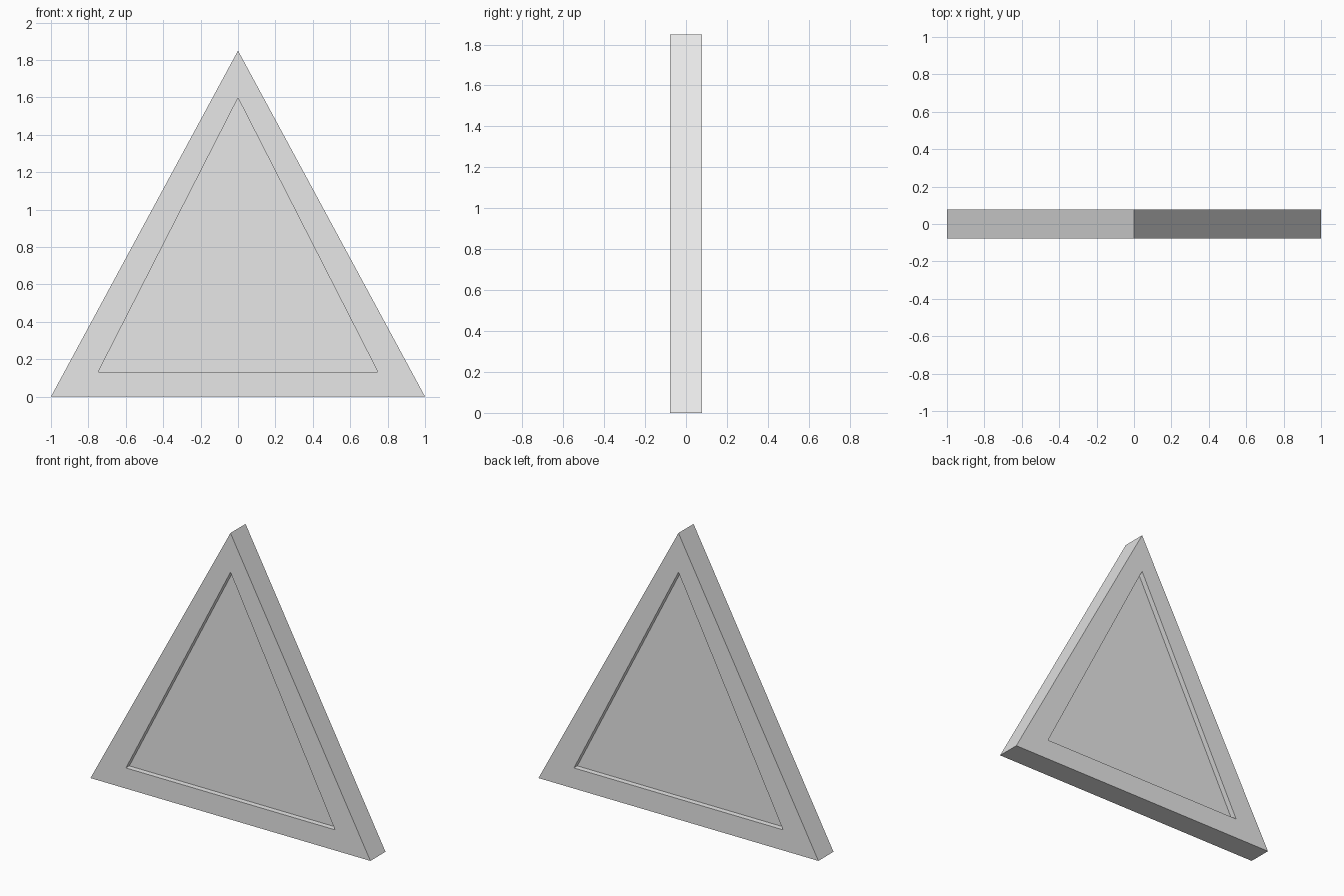
import bpy, bmesh

if "Cube" in bpy.data.objects:
    bpy.data.objects.remove(bpy.data.objects["Cube"], do_unlink=True)

grey = bpy.data.materials.new("light_grey")
grey.use_nodes = True
grey.diffuse_color = (0.8, 0.8, 0.8, 1)
grey.node_tree.nodes["Principled BSDF"].inputs["Base Color"].default_value = grey.diffuse_color

OUTER = [(-1, 0), (1, 0), (0, 1.85)]
INNER = [(-0.747, 0.133), (0.747, 0.133), (0, 1.597)]
FRAME_HALF = 0.077
PANEL_HALF = 0.042


def extrude_faces(name, polygons, half):
    """Flat polygons in the xz plane, extruded to +-half along y."""
    bm = bmesh.new()
    for poly in polygons:
        bm.faces.new([bm.verts.new((x, -half, z)) for x, z in poly])
    bmesh.ops.remove_doubles(bm, verts=bm.verts, dist=1e-5)
    geom = bmesh.ops.extrude_face_region(bm, geom=bm.faces[:], use_keep_orig=True)["geom"]
    moved = [g for g in geom if isinstance(g, bmesh.types.BMVert)]
    bmesh.ops.translate(bm, verts=moved, vec=(0, 2 * half, 0))
    bmesh.ops.recalc_face_normals(bm, faces=bm.faces)
    mesh = bpy.data.meshes.new(name)
    bm.to_mesh(mesh)
    bm.free()
    mesh.materials.append(grey)
    obj = bpy.data.objects.new(name, mesh)
    bpy.context.collection.objects.link(obj)
    return obj


# Mitred triangular frame: one bar per side
bars = []
for i in range(3):
    j = (i + 1) % 3
    bars.append([OUTER[i], OUTER[j], INNER[j], INNER[i]])
extrude_faces("triangle_frame", bars, FRAME_HALF)

# Recessed panel, tucked slightly into the frame
cz = sum(z for x, z in INNER) / 3
tucked = [(x * 1.02, cz + (z - cz) * 1.02) for x, z in INNER]
extrude_faces("recessed_panel", [tucked], PANEL_HALF)
